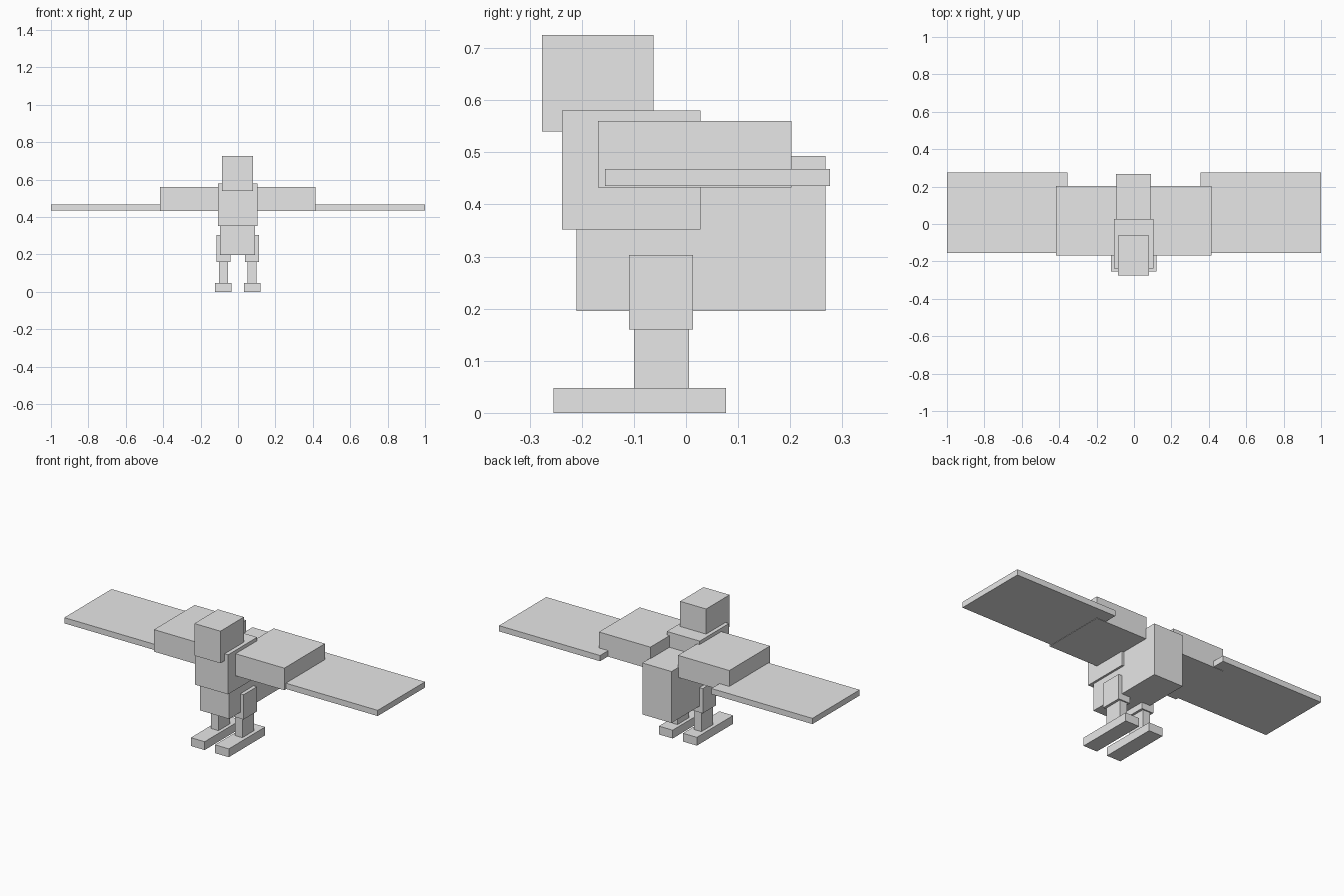
import bpy
from mathutils import Vector

cube = bpy.data.objects.get("Cube")
if cube:
    bpy.data.objects.remove(cube, do_unlink=True)

GREY = (0.8, 0.8, 0.8, 1.0)
grey = bpy.data.materials.new("light_grey")
grey.use_nodes = True
grey.diffuse_color = GREY
grey.node_tree.nodes["Principled BSDF"].inputs["Base Color"].default_value = GREY

CENTRE_X = -0.002  # the body sits a hair off the wing-tip centre


def box(name, x, y, z):
    """Box spanning the given (min, max) range on each axis."""
    lo, hi = Vector((x[0], y[0], z[0])), Vector((x[1], y[1], z[1]))
    bpy.ops.mesh.primitive_cube_add(size=1, location=(lo + hi) / 2)
    ob = bpy.context.object
    ob.name = ob.data.name = name
    ob.scale = hi - lo
    bpy.ops.object.transform_apply(location=False, rotation=False, scale=True)
    ob.data.materials.append(grey)


def centred(name, half, y, z):
    box(name, (CENTRE_X - half, CENTRE_X + half), y, z)


def pair(name, x, y, z, offset=CENTRE_X):
    """Matching boxes on the left (+x) and right (-x)."""
    box("left_" + name, (offset + x[0], offset + x[1]), y, z)
    box("right_" + name, (offset - x[1], offset - x[0]), y, z)


# Head, chest and body
centred("head", 0.083, (-0.276, -0.062), (0.54, 0.725))
centred("chest", 0.105, (-0.238, 0.028), (0.352, 0.58))
centred("body", 0.093, (-0.21, 0.268), (0.196, 0.493))

# Wings: thick inner part, thin outer part
pair("inner_wing", (0.088, 0.416), (-0.169, 0.202), (0.433, 0.56))
pair("outer_wing", (0.355, 1.0), (-0.155, 0.276), (0.435, 0.468), 0)

# Legs
pair("thigh", (0.039, 0.114), (-0.109, 0.013), (0.16, 0.303))
pair("shin", (0.052, 0.1), (-0.1, 0.006), (0.04, 0.163))
pair("foot", (0.033, 0.121), (-0.254, 0.077), (0.0, 0.048))
